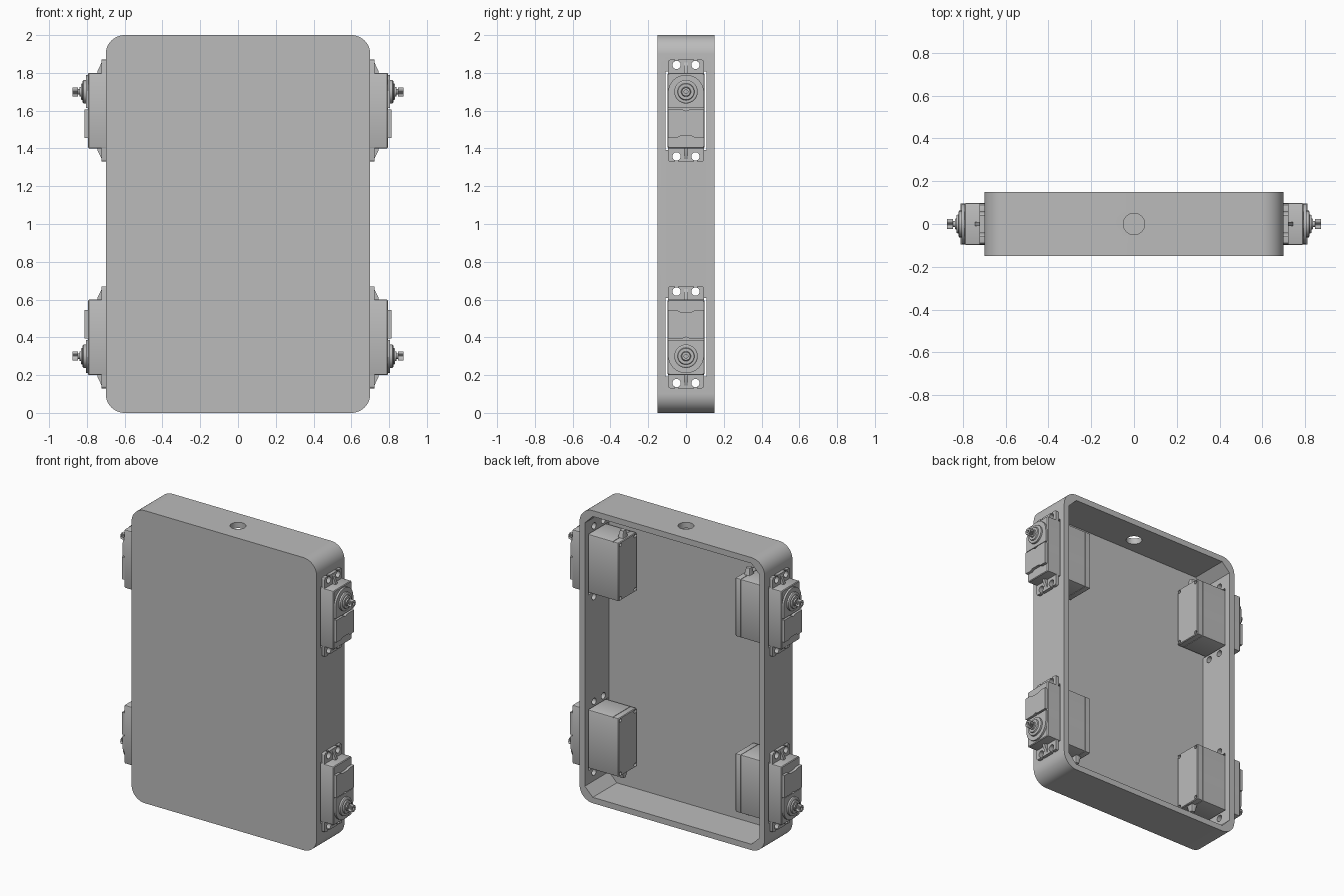
import bpy, bmesh, math
from mathutils import Matrix

if "Cube" in bpy.data.objects:
    bpy.data.objects.remove(bpy.data.objects["Cube"])

grey = bpy.data.materials.new("plain grey")
grey.use_nodes = True
colour = (0.5, 0.5, 0.5, 1)
grey.diffuse_color = colour
grey.node_tree.nodes["Principled BSDF"].inputs["Base Color"].default_value = colour


def loft(sections, axis=0):
    """Closed solid through sections of (position on axis, outline)."""
    bm = bmesh.new()
    rings = []
    for pos, outline in sections:
        ring = []
        for a, b in outline:
            co = [a, b]
            co.insert(axis, pos)
            ring.append(bm.verts.new(co))
        rings.append(ring)
    n = len(rings[0])
    for low, high in zip(rings, rings[1:]):
        for i in range(n):
            j = (i + 1) % n
            bm.faces.new((low[i], low[j], high[j], high[i]))
    bm.faces.new(rings[0])
    bm.faces.new(rings[-1])
    bmesh.ops.recalc_face_normals(bm, faces=bm.faces)
    return bm


def circle(a, b, r, n=32):
    return [(a + r * math.cos(2 * math.pi * i / n),
             b + r * math.sin(2 * math.pi * i / n)) for i in range(n)]


def rounded(a0, a1, b0, b1, r, steps=8):
    """Rectangle with round corners; one step gives chamfers."""
    pts = []
    corners = [(a1 - r, b1 - r), (a0 + r, b1 - r), (a0 + r, b0 + r), (a1 - r, b0 + r)]
    for k, (a, b) in enumerate(corners):
        for s in range(steps + 1):
            t = math.pi / 2 * (k + s / steps)
            pts.append((a + r * math.cos(t), b + r * math.sin(t)))
    return pts


def block(x0, x1, y0, y1, z0, z1):
    return loft([(x0, [(y0, z0), (y1, z0), (y1, z1), (y0, z1)]),
                 (x1, [(y0, z0), (y1, z0), (y1, z1), (y0, z1)])])


def prism(outline, p0, p1, axis=0):
    return loft([(p0, outline), (p1, outline)], axis)


def make(name, bm):
    mesh = bpy.data.meshes.new(name)
    bm.to_mesh(mesh)
    bm.free()
    mesh.materials.append(grey)
    ob = bpy.data.objects.new(name, mesh)
    bpy.context.collection.objects.link(ob)
    return ob


def cut(ob, cutters):
    for bm in cutters:
        tool = make("cutter", bm)
        tool.hide_render = True
        mod = ob.modifiers.new("cut", 'BOOLEAN')
        mod.operation = 'DIFFERENCE'
        mod.solver = 'EXACT'
        mod.object = tool
        bpy.context.view_layer.objects.active = ob
        bpy.ops.object.modifier_apply(modifier=mod.name)
        bpy.data.objects.remove(tool)


# Open-backed tray with a cable hole, motor slots and screw holes
HOLES = [(y, 1.6 + dz) for y in (-0.05, 0.05) for dz in (-0.242, 0.242)]
tray = make("tray", prism(rounded(-0.7, 0.7, 0, 2, 0.1, 12), -0.15, 0.15, 1))
cutters = [prism(rounded(-0.66, 0.66, 0.04, 1.96, 0.06, 1), -0.11, 0.3, 1),
           prism(circle(0, 0, 0.05), 1.9, 2.1, 2)]
for mid in (0.4, 1.6):
    cutters.append(block(-1, 1, -0.108, 0.108, mid - 0.208, mid + 0.208))
    cutters += [prism(circle(y, z - 1.6 + mid, 0.022, 20), -1, 1) for y, z in HOLES]
cut(tray, cutters)

# Servo motor parts, built once for the upper left corner
parts = []


def part(name, bm):
    parts.append(make(name, bm))
    return parts[-1]


BODY = rounded(-0.098, 0.098, 1.4, 1.8, 0.008, 2)
INSET = rounded(-0.094, 0.094, 1.404, 1.796, 0.008, 2)
part("motor_case", loft([(0.485, BODY), (0.788, BODY), (0.793, INSET)]))
part("motor_seam", prism(INSET, 0.48, 0.49))
base = part("motor_base", loft([(0.44, INSET), (0.445, BODY), (0.482, BODY)]))
cut(base, [prism(circle(y, z, 0.012, 12), 0.4, 0.455)
           for y in (-0.08, 0.08) for z in (1.418, 1.782)])

# Mounting ears with open screw slots
ears = part("mounting_ears", prism(rounded(-0.095, 0.095, 1.33, 1.87, 0.012, 3), 0.7, 0.722))
for y, z in HOLES:
    end = z + math.copysign(0.06, z - 1.6)
    cut(ears, [prism(circle(y, z, 0.022, 20), 0.6, 0.8),
               block(0.6, 0.8, y - 0.008, y + 0.008, min(z, end), max(z, end))])

# Ribs bracing each ear against the case
for s, label in ((-1, "inner"), (1, "outer")):
    edge = 1.6 + s * 0.195
    tip = edge + s * 0.065
    part(label + "_ear_rib", loft([(0.72, [(-0.01, edge), (0.01, edge), (0.01, tip), (-0.01, tip)]),
                                   (0.745, [(-0.01, edge), (0.01, edge),
                                            (0.01, edge + s * 0.012), (-0.01, edge + s * 0.012)])]))

# Raised gear housing, cover panel and notch between them
arch = [(0.095 * math.cos(t * math.pi / 16), 1.695 + 0.095 * math.sin(t * math.pi / 16))
        for t in range(17)]
part("gear_housing", prism(arch + [(-0.095, 1.615), (0.095, 1.615)], 0.79, 0.806))
panel = [(0.095, 1.607), (0.02, 1.607), (0, 1.598), (-0.02, 1.607), (-0.095, 1.607),
         (-0.095, 1.455), (-0.05, 1.455), (-0.03, 1.465), (0.03, 1.465), (0.05, 1.455), (0.095, 1.455)]
part("cover_panel", prism(panel, 0.79, 0.812))

# Output shaft: stepped collar, neck and toothed spline
steps = [(0.8, 0.062), (0.818, 0.062), (0.822, 0.056), (0.822, 0.045), (0.83, 0.042),
         (0.83, 0.026), (0.838, 0.024), (0.838, 0.014), (0.85, 0.014)]
part("shaft_collar", loft([(x, circle(0, 1.7, r)) for x, r in steps]))
teeth = [((0.024 if i % 2 else 0.021) * math.cos(i * math.pi / 24),
          1.7 + (0.024 if i % 2 else 0.021) * math.sin(i * math.pi / 24)) for i in range(48)]
spline = part("shaft_spline", prism(teeth, 0.846, 0.875))
cut(spline, [prism(circle(0, 1.7, 0.01, 16), 0.855, 0.9)])

# Cable grommet at the shaft end of the case
part("cable_grommet", loft([(1.79, rounded(0.455, 0.5, -0.03, 0.03, 0.008, 2)),
                            (1.845, rounded(0.462, 0.492, -0.016, 0.016, 0.008, 2))], 2))

# Mirror the motor to all four corners
for sx, side in ((1, "left"), (-1, "right")):
    for sz, level in ((1, "upper"), (-1, "lower")):
        flip = Matrix.Translation((0, 0, 1)) @ Matrix.Diagonal((sx, 1, sz, 1)) @ Matrix.Translation((0, 0, -1))
        for src in parts:
            bm = bmesh.new()
            bm.from_mesh(src.data)
            bmesh.ops.transform(bm, matrix=flip, verts=bm.verts)
            if sx * sz < 0:
                bmesh.ops.reverse_faces(bm, faces=bm.faces)
            make(f"{level}_{side}_{src.name}", bm)
for src in parts:
    bpy.data.objects.remove(src)

# Smooth the round surfaces, keep edges crisp
for ob in bpy.context.collection.objects:
    ob.select_set(ob.type == 'MESH')
bpy.context.view_layer.objects.active = tray
bpy.ops.object.shade_smooth_by_angle(angle=math.radians(30))
